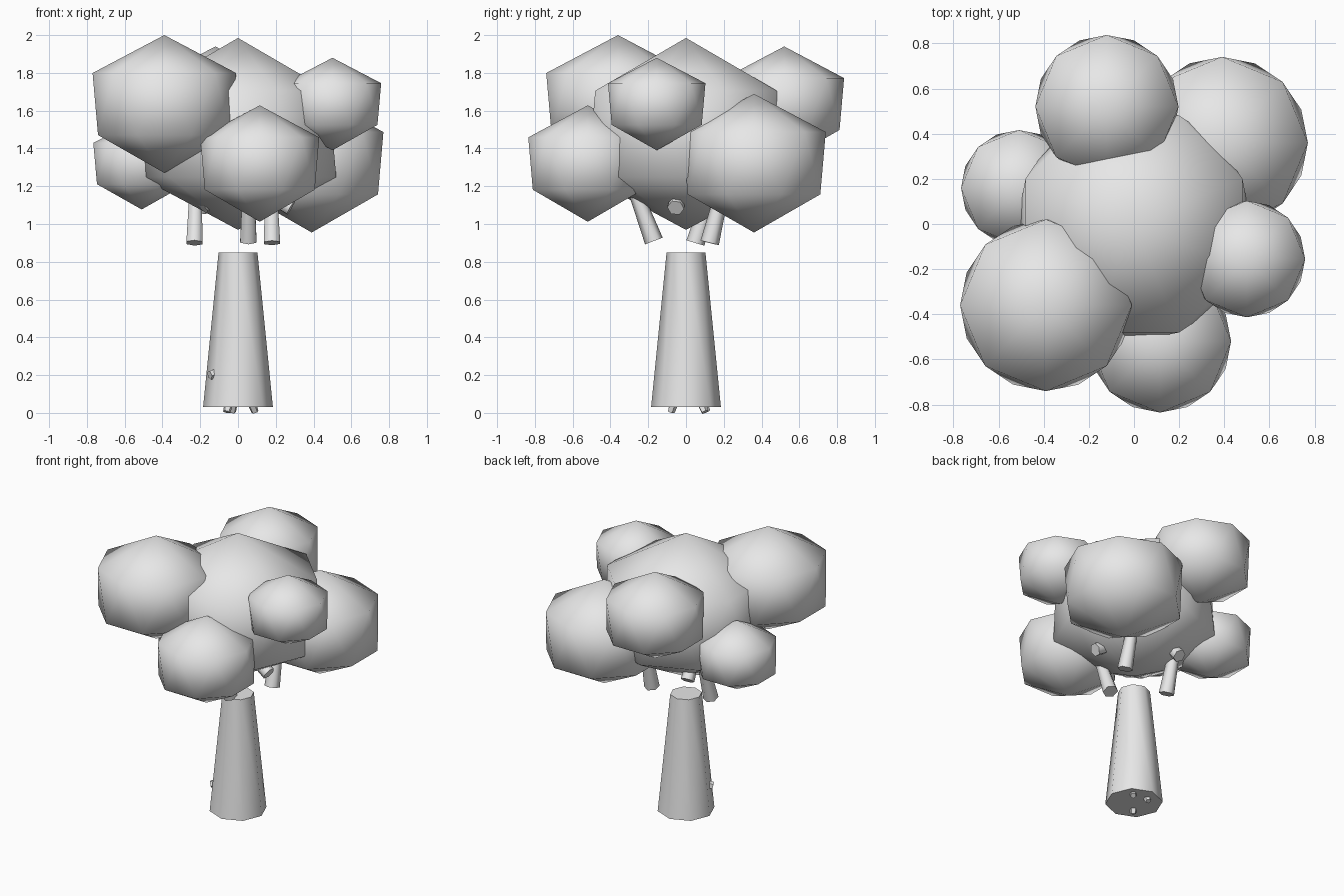
import bpy
import bmesh
from math import cos, sin, tau
from mathutils import Vector

cube = bpy.data.objects.get("Cube")
if cube:
    bpy.data.objects.remove(cube, do_unlink=True)

grey = bpy.data.materials.new("plain grey")
grey.use_nodes = True
grey.diffuse_color = (0.8, 0.8, 0.8, 1)
grey.node_tree.nodes["Principled BSDF"].inputs["Base Color"].default_value = (0.8, 0.8, 0.8, 1)


def finish(name, bm):
    bmesh.ops.recalc_face_normals(bm, faces=bm.faces)
    mesh = bpy.data.meshes.new(name)
    bm.to_mesh(mesh)
    bm.free()
    mesh.materials.append(grey)
    obj = bpy.data.objects.new(name, mesh)
    bpy.context.collection.objects.link(obj)
    return obj


def leaf_ball(name, x, y, z, radius, height, turn=0.0, sides=8):
    """Two twisted rings of points, closed by a pole above and below."""
    bm = bmesh.new()
    level = height * 0.45

    def ring(offset, dz):
        angles = [tau * (i + offset) / sides for i in range(sides)]
        return [bm.verts.new((x + radius * cos(a), y + radius * sin(a), z + dz)) for a in angles]

    upper = ring(turn, level)
    lower = ring(turn + 0.5, -level)
    top = bm.verts.new((x, y, z + height))
    bottom = bm.verts.new((x, y, z - height))
    for i in range(sides):
        j = (i + 1) % sides
        bm.faces.new((upper[i], upper[j], top))
        bm.faces.new((lower[j], lower[i], bottom))
        bm.faces.new((upper[i], lower[i], upper[j]))
        bm.faces.new((lower[i], lower[j], upper[j]))
    for face in bm.faces:
        face.smooth = True
    return finish(name, bm)


def limb(name, start, end, r1, r2, sides):
    """Tapered piece of wood between two points."""
    a, b = Vector(start), Vector(end)
    bm = bmesh.new()
    bmesh.ops.create_cone(bm, cap_ends=True, segments=sides,
                          radius1=r1, radius2=r2, depth=(b - a).length)
    turn = Vector((0, 0, 1)).rotation_difference(b - a).to_matrix()
    bmesh.ops.rotate(bm, verts=bm.verts, matrix=turn)
    bmesh.ops.translate(bm, verts=bm.verts, vec=(a + b) / 2)
    obj = finish(name, bm)
    bpy.ops.object.select_all(action="DESELECT")
    obj.select_set(True)
    bpy.context.view_layer.objects.active = obj
    bpy.ops.object.shade_smooth_by_angle(angle=1.1)
    return obj


# Trunk
limb("trunk", (0, 0, 0.03), (0, 0, 0.85), 0.185, 0.103, 8)

# Hanging branches, leaning outward into the crown
limb("branch_right", (-0.23, 0.05, 0.9), (-0.225, 0.14, 1.2), 0.05, 0.035, 6)
limb("branch_front", (0.055, -0.17, 0.91), (0.055, -0.28, 1.2), 0.05, 0.035, 6)
limb("branch_left", (0.18, 0.125, 0.9), (0.175, 0.2, 1.2), 0.05, 0.035, 6)

# Short stubs showing under the crown
limb("stub_left", (0.28, -0.055, 1.085), (0.08, -0.03, 1.2), 0.045, 0.035, 6)
limb("stub_back", (-0.18, 0.24, 1.08), (-0.15, 0.1, 1.25), 0.045, 0.035, 6)
limb("stub_right", (-0.19, -0.1, 1.09), (-0.07, -0.05, 1.2), 0.045, 0.035, 6)

# Root tips under the trunk and a knot on its side
for i, (x, y) in enumerate([(-0.06, -0.08), (0.09, 0.1), (-0.03, 0.11)]):
    limb(f"root_{i + 1}", (x, y, 0.005), (x * 0.6, y * 0.6, 0.1), 0.02, 0.03, 5)
limb("knot", (-0.15, -0.09, 0.2), (-0.08, -0.05, 0.22), 0.025, 0.03, 5)

# Crown
leaf_ball("crown_centre", 0, 0, 1.477, 0.52, 0.508, turn=0.5)
leaf_ball("crown_front_right", -0.39, -0.36, 1.635, 0.38, 0.365)
leaf_ball("crown_front_low", 0.115, -0.52, 1.32, 0.315, 0.308)
leaf_ball("crown_left_small", 0.5, -0.155, 1.635, 0.258, 0.245)
leaf_ball("crown_back_left", 0.39, 0.36, 1.322, 0.38, 0.367)
leaf_ball("crown_back_high", -0.12, 0.52, 1.635, 0.317, 0.305)
leaf_ball("crown_right_small", -0.51, 0.16, 1.32, 0.256, 0.243)
